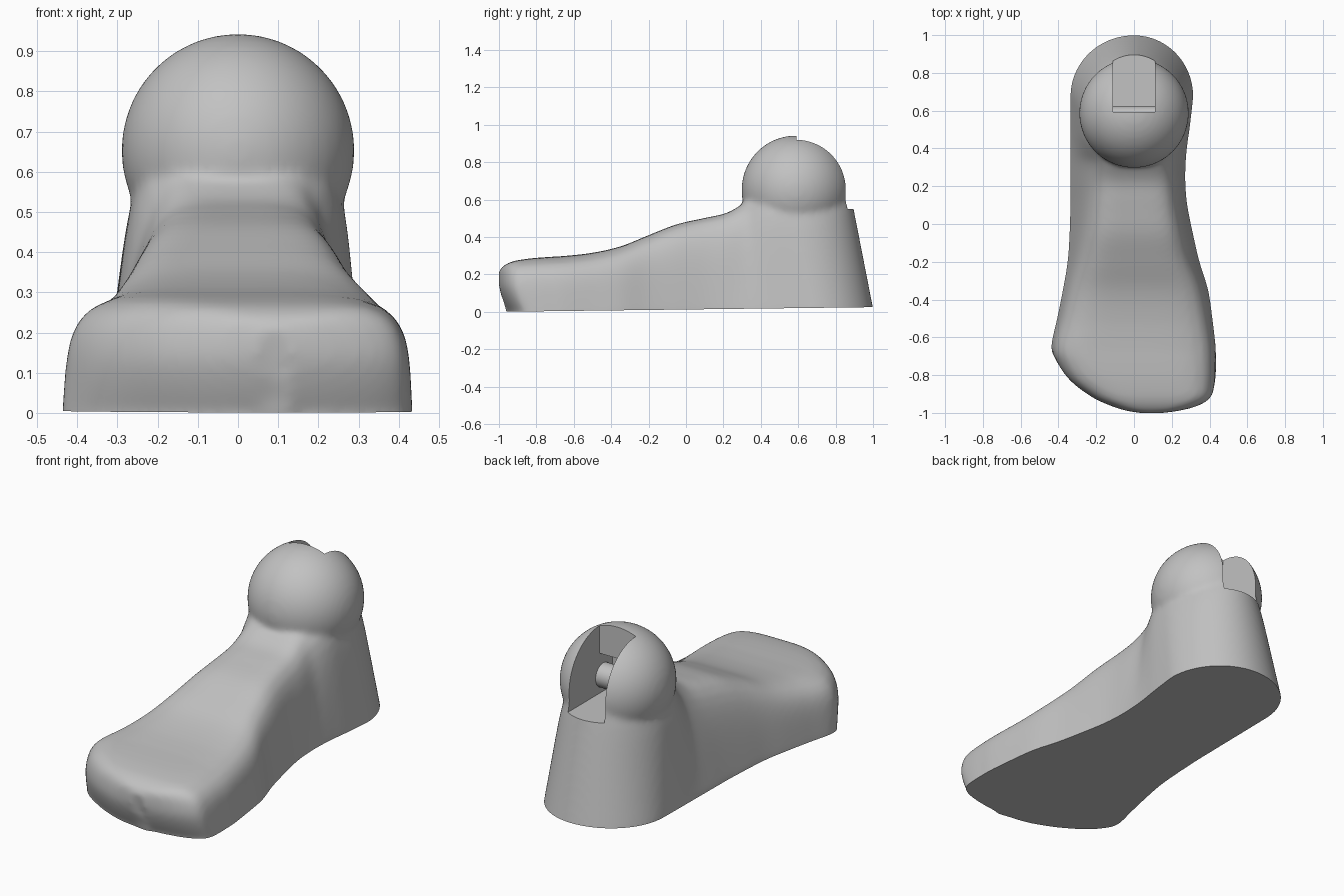
import bpy, bmesh, math

if "Cube" in bpy.data.objects:
    bpy.data.objects.remove(bpy.data.objects["Cube"])

grey = bpy.data.materials.new("plain grey")
grey.diffuse_color = (0.54, 0.54, 0.54, 1)
grey.use_nodes = True
grey.node_tree.nodes["Principled BSDF"].inputs["Base Color"].default_value = grey.diffuse_color


def make_object(name, bm):
    bmesh.ops.recalc_face_normals(bm, faces=bm.faces)
    mesh = bpy.data.meshes.new(name)
    bm.to_mesh(mesh)
    bm.free()
    mesh.materials.append(grey)
    ob = bpy.data.objects.new(name, mesh)
    bpy.context.collection.objects.link(ob)
    return ob


def smoothstep(t):
    t = min(1, max(0, t))
    return t * t * (3 - 2 * t)


def catmull(p, u):
    i = min(int(u), len(p) - 2)
    t = u - i
    a, b, c, d = p[max(i - 1, 0)], p[i], p[i + 1], p[min(i + 2, len(p) - 1)]
    return [0.5 * (2 * B + (C - A) * t + (2 * A - 5 * B + 4 * C - D) * t * t
                   + (3 * B - A - 3 * C + D) * t ** 3) for A, B, C, D in zip(a, b, c, d)]


# Foot stations: y, sole left, sole right, height, top left, top right
stations = [
    (-1.003, 0.05, 0.13, 0.21, 0.05, 0.13),
    (-0.988, -0.05, 0.25, 0.235, -0.05, 0.25),
    (-0.96, -0.135, 0.355, 0.256, -0.135, 0.345),
    (-0.915, -0.23, 0.418, 0.273, -0.23, 0.405),
    (-0.83, -0.345, 0.433, 0.286, -0.335, 0.418),
    (-0.73, -0.415, 0.433, 0.294, -0.40, 0.42),
    (-0.65, -0.438, 0.432, 0.299, -0.415, 0.415),
    (-0.5, -0.407, 0.415, 0.316, -0.375, 0.39),
    (-0.35, -0.377, 0.393, 0.35, -0.335, 0.355),
    (-0.2, -0.352, 0.347, 0.41, -0.29, 0.30),
    (-0.05, -0.342, 0.312, 0.468, -0.255, 0.265),
    (0.1, -0.337, 0.282, 0.502, -0.235, 0.24),
    (0.22, -0.337, 0.272, 0.53, -0.225, 0.23),
    (0.33, -0.337, 0.274, 0.59, -0.215, 0.215),
    (0.42, -0.337, 0.282, 0.62, -0.235, 0.235),
    (0.52, -0.337, 0.296, 0.64, -0.25, 0.25),
    (0.68, -0.337, 0.314, 0.64, -0.258, 0.258),
]
STEPS = 5
rows = [catmull(stations, k / STEPS) for k in range((len(stations) - 1) * STEPS + 1)]
# Rounded heel
y, l, r, h, tl, tr = stations[-1]
for k in range(1, 19):
    a = math.radians(87.5) * k / 18
    c = math.cos(a)
    rows.append([y + 0.324 * math.sin(a), l * c, r * c, h, tl * c, tr * c])


def half_profile(n):
    """Rounded-box quarter from below the sole edge (1,0) to top middle (0,1)."""
    c = 0.5 ** (1 / n)
    pts = [((1 - (c * i / 9) ** n) ** (1 / n), c * i / 9) for i in range(10)]
    pts += [(c * (1 - j / 7), (1 - (c * (1 - j / 7)) ** n) ** (1 / n)) for j in range(1, 8)]
    return [(1, -0.3)] + pts


bm = bmesh.new()
rings = []
for y, l, r, h, tl, tr in rows:
    z0 = 0.0125 * (y + 1)
    quarter = half_profile(5 + 3 * smoothstep((y - 0.3) / 0.35))
    outline = [(1, q) for q in quarter] + [(-1, q) for q in quarter[-2::-1]]
    ring = []
    for side, (px, pz) in outline:
        t = max(pz, 0)
        left, right = l + (tl - l) * t, r + (tr - r) * t
        x = (left + right) / 2 + side * px * (right - left) / 2
        z = z0 + (h - z0) * pz
        # heel leans forward, toe edge tucks under
        yy = y - 0.195 * z * smoothstep((y - 0.25) / 0.45)
        yy += 0.055 * max(0, 1 - max(z, 0) / 0.15) ** 1.5 * smoothstep((-0.6 - y) / 0.35)
        ring.append(bm.verts.new((x, yy, z)))
    rings.append(ring)
for a, b in zip(rings, rings[1:]):
    for i in range(len(a)):
        j = (i + 1) % len(a)
        bm.faces.new((a[i], a[j], b[j], b[i]))
bm.faces.new(rings[0])
bm.faces.new(rings[-1])
foot = make_object("foot", bm)

# Ankle ball
bm = bmesh.new()
bmesh.ops.create_uvsphere(bm, u_segments=64, v_segments=40, radius=0.29)
bmesh.ops.translate(bm, verts=bm.verts, vec=(0, 0.587, 0.653))
ball = make_object("ankle_ball", bm)

# Slot cutter with an undercut for the pin
bm = bmesh.new()
profile = [(0.48, 0.55), (1.2, 0.55), (1.2, 1.2), (0.592, 1.2), (0.592, 0.77), (0.48, 0.77)]
face = bm.faces.new([bm.verts.new((-0.11, y, z)) for y, z in profile])
new = bmesh.ops.extrude_face_region(bm, geom=[face])["geom"]
bmesh.ops.translate(bm, verts=[v for v in new if isinstance(v, bmesh.types.BMVert)], vec=(0.22, 0, 0))
slot = make_object("slot_cutter", bm)

bpy.context.view_layer.objects.active = foot
foot.select_set(True)


def cut(tool, operation):
    mod = foot.modifiers.new(operation, "BOOLEAN")
    mod.object, mod.operation, mod.solver = tool, operation, "EXACT"
    bpy.ops.object.modifier_apply(modifier=mod.name)
    bpy.data.objects.remove(tool)


cut(ball, "UNION")

# Blend ball and foot into one soft skin
mod = foot.modifiers.new("skin", "REMESH")
mod.mode, mod.voxel_size = "VOXEL", 0.013
bpy.ops.object.modifier_apply(modifier=mod.name)
mod = foot.modifiers.new("soften", "SMOOTH")
mod.factor, mod.iterations = 0.5, 14
bpy.ops.object.modifier_apply(modifier=mod.name)

# Flat sole sliced off the extended skin
bm = bmesh.new()
bm.from_mesh(foot.data)
bmesh.ops.bisect_plane(bm, geom=bm.verts[:] + bm.edges[:] + bm.faces[:], dist=1e-5,
                       plane_co=(0, -1, 0.0005), plane_no=(0, -0.0125, 1), clear_inner=True)
rim = [e for e in bm.edges if e.is_boundary]
bmesh.ops.holes_fill(bm, edges=rim, sides=0)
bmesh.ops.recalc_face_normals(bm, faces=bm.faces)
bm.to_mesh(foot.data)
bm.free()

cut(slot, "DIFFERENCE")

# Hinge pin across the slot
bm = bmesh.new()
bmesh.ops.create_cone(bm, cap_ends=True, segments=32, radius1=0.065, radius2=0.065, depth=0.24)
for v in bm.verts:
    v.co = (v.co.z, v.co.y + 0.56, v.co.x + 0.64)
pin = make_object("hinge_pin", bm)

for ob in (foot, pin):
    bpy.ops.object.select_all(action="DESELECT")
    ob.select_set(True)
    bpy.context.view_layer.objects.active = ob
    bpy.ops.object.shade_smooth_by_angle(angle=math.radians(42))
